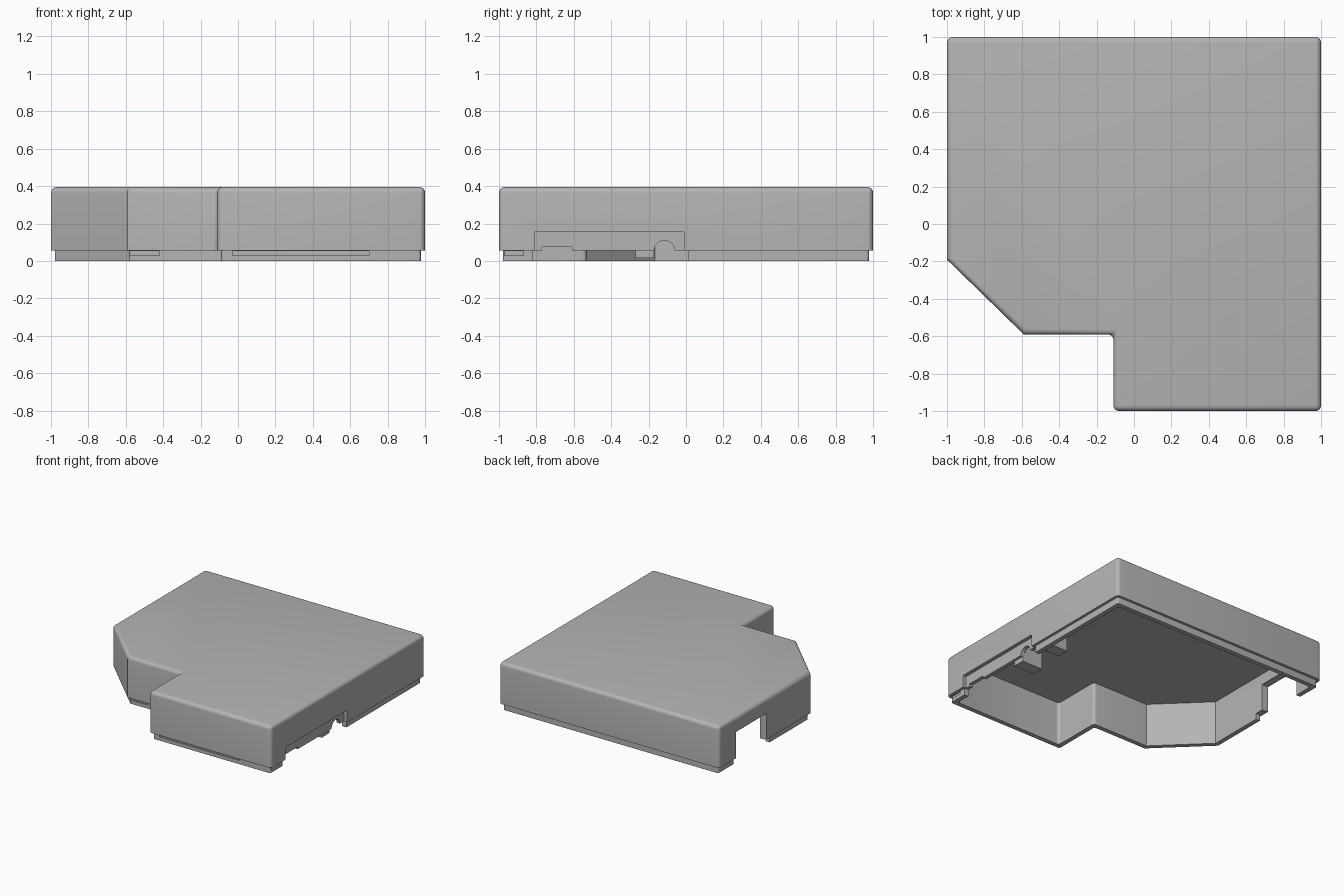
import bpy, bmesh, math
from mathutils import Vector, Matrix

cube = bpy.data.objects.get("Cube")
if cube:
    bpy.data.objects.remove(cube)

grey = bpy.data.materials.new("plain grey")
grey.use_nodes = True
grey.diffuse_color = (0.46, 0.46, 0.46, 1)
grey.node_tree.nodes["Principled BSDF"].inputs["Base Color"].default_value = (0.46, 0.46, 0.46, 1)

OUTLINE = [(-0.11, -1), (1, -1), (1, 1), (-1, 1), (-1, -0.19), (-0.59, -0.59), (-0.11, -0.59)]
TOP, STEP, ROOF, WALL = 0.395, 0.055, 0.36, 0.06


def inset(points, d):
    """Move every side of a counter-clockwise outline inward by d."""
    out = []
    for i, p in enumerate(points):
        p = Vector(p)
        a = (p - Vector(points[i - 1])).normalized()
        b = (Vector(points[(i + 1) % len(points)]) - p).normalized()
        na, nb = Vector((-a.y, a.x)), Vector((-b.y, b.x))
        out.append(p + (na + nb) * d / (1 + na.dot(nb)))
    return out


def add_object(name, bm):
    bmesh.ops.recalc_face_normals(bm, faces=bm.faces)
    mesh = bpy.data.meshes.new(name)
    bm.to_mesh(mesh)
    bm.free()
    mesh.materials.append(grey)
    obj = bpy.data.objects.new(name, mesh)
    bpy.context.collection.objects.link(obj)
    return obj


def prism(name, points, z0, z1, corner=0.0, round_top=False):
    """Extruded outline; square corners and the top rim may be rounded."""
    bm = bmesh.new()
    face = bm.faces.new([bm.verts.new((p[0], p[1], z0)) for p in points])
    new = bmesh.ops.extrude_face_region(bm, geom=[face])["geom"]
    bmesh.ops.translate(bm, vec=(0, 0, z1 - z0), verts=[v for v in new if isinstance(v, bmesh.types.BMVert)])
    bmesh.ops.recalc_face_normals(bm, faces=bm.faces)
    edges = []
    for e in bm.edges:
        a, b = e.verts
        vertical = abs(a.co.z - b.co.z) > 0.01
        if vertical and e.calc_face_angle() > math.radians(60):
            edges.append(e)
        elif round_top and not vertical and a.co.z > z1 - 0.01:
            edges.append(e)
    if corner:
        bmesh.ops.bevel(bm, geom=edges, offset=corner, segments=5, profile=0.5, affect='EDGES')
    return add_object(name, bm)


def box(name, x, y, z):
    bm = bmesh.new()
    bmesh.ops.create_cube(bm, size=1)
    for v in bm.verts:
        v.co = [r[0] if c < 0 else r[1] for c, r in zip(v.co, (x, y, z))]
    return add_object(name, bm)


def combine(target, tool, operation):
    """Apply a boolean and remove the tool."""
    mod = target.modifiers.new("bool", 'BOOLEAN')
    mod.operation, mod.object, mod.solver = operation, tool, 'EXACT'
    graph = bpy.context.evaluated_depsgraph_get()
    mesh = bpy.data.meshes.new_from_object(target.evaluated_get(graph))
    target.modifiers.clear()
    target.data = mesh
    bpy.data.objects.remove(tool)


# Shell: rounded cover, stepped lip below it, hollow inside
shell = prism("cover_shell", OUTLINE, STEP, TOP, 0.03, True)
combine(shell, prism("lip", inset(OUTLINE, 0.022), 0, 0.15, 0.015), 'UNION')
combine(shell, prism("cavity", inset(OUTLINE, WALL), -0.1, ROOF, 0.025), 'DIFFERENCE')

# Openings: recessed port panel, open lip, side doorway, latch slots
cutters = [
    ((0.97, 1.2), (-0.81, -0.01), (-0.1, 0.155)),
    ((0.9, 1.2), (-0.82, 0.01), (-0.1, 0.056)),
    ((0.9, 1.2), (-0.77, -0.61), (-0.1, 0.075)),
    ((-1.2, -0.9), (0.38, 0.78), (-0.1, 0.27)),
    ((-1.2, -0.9), (0.31, 0.39), (-0.1, 0.05)),
    ((-0.03, 0.7), (-0.99, -0.968), (0.03, 0.054)),
    ((-0.58, -0.42), (-0.58, -0.558), (0.03, 0.054)),
    ((0.968, 0.99), (-0.97, -0.87), (0.03, 0.054)),
]
for x, y, z in cutters:
    combine(shell, box("cutter", x, y, z), 'DIFFERENCE')

# Round cable hole in the port panel
bm = bmesh.new()
bmesh.ops.create_cone(bm, cap_ends=True, segments=32, radius1=0.055, radius2=0.055, depth=0.3,
                      matrix=Matrix.Translation((1.05, -0.115, STEP)) @ Matrix.Rotation(math.pi / 2, 4, 'Y'))
combine(shell, add_object("cable_cutter", bm), 'DIFFERENCE')

# Clamp blocks hanging from the roof on both sides of the cable
front_block = box("front_clamp_block", (0.76, 0.95), (-0.27, -0.17), (0.015, ROOF + 0.01))
back_block = box("back_clamp_block", (0.74, 0.95), (0.0, 0.1), (0.06, ROOF + 0.01))

# Smooth the rounded edges only
bpy.ops.object.select_all(action='DESELECT')
shell.select_set(True)
bpy.context.view_layer.objects.active = shell
bpy.ops.object.shade_smooth_by_angle(angle=math.radians(30))
